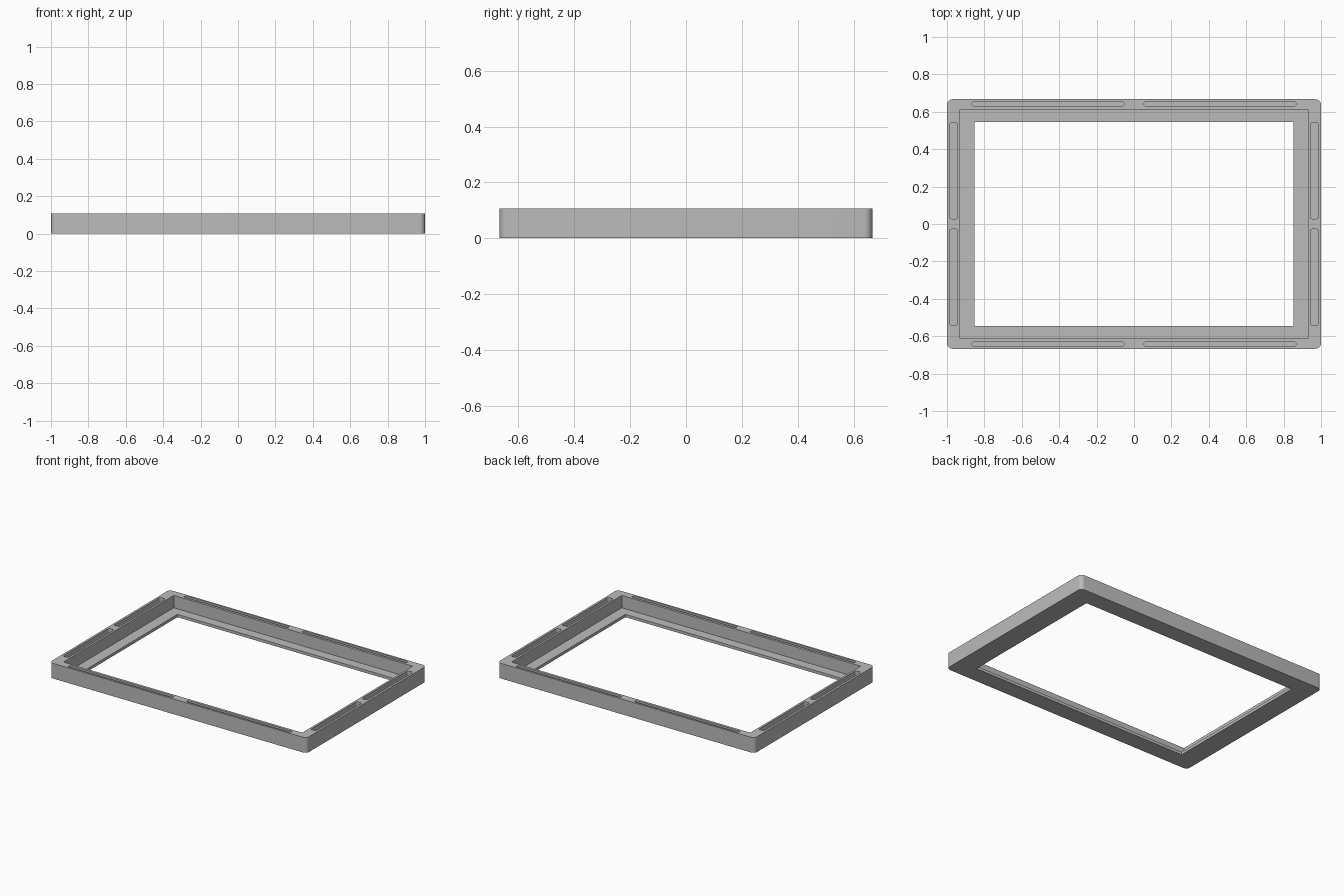
import bpy, bmesh, math

default = bpy.data.objects.get("Cube")
if default:
    bpy.data.objects.remove(default, do_unlink=True)

HEIGHT, LEDGE = 0.107, 0.02      # overall height, thickness of the lower lip

grey = bpy.data.materials.new("mid grey")
grey.use_nodes = True
grey.diffuse_color = (0.5, 0.5, 0.5, 1)
grey.node_tree.nodes["Principled BSDF"].inputs["Base Color"].default_value = (0.5, 0.5, 0.5, 1)


def rounded_block(name, cx, cy, hx, hy, z0, z1, radius=0.0, steps=6):
    """Upright block with rounded vertical corners."""
    outline = []
    for k, (sx, sy) in enumerate([(1, 1), (-1, 1), (-1, -1), (1, -1)]):
        for i in range(steps + 1 if radius else 1):
            a = (k + i / steps) * math.pi / 2
            outline.append((cx + sx * (hx - radius) + radius * math.cos(a),
                            cy + sy * (hy - radius) + radius * math.sin(a), z0))
    bm = bmesh.new()
    base = bm.faces.new([bm.verts.new(p) for p in outline])
    top = bmesh.ops.extrude_face_region(bm, geom=[base])["geom"]
    bmesh.ops.translate(bm, vec=(0, 0, z1 - z0),
                        verts=[v for v in top if isinstance(v, bmesh.types.BMVert)])
    bmesh.ops.recalc_face_normals(bm, faces=bm.faces)
    mesh = bpy.data.meshes.new(name)
    bm.to_mesh(mesh)
    bm.free()
    mesh.materials.append(grey)
    obj = bpy.data.objects.new(name, mesh)
    bpy.context.collection.objects.link(obj)
    return obj


# Solid body of the frame
frame = rounded_block("frame", 0, 0, 1.0, 0.667, 0, HEIGHT, 0.03, 8)

# Window through the lip, and the wider recess above it
cutters = [
    rounded_block("window_cutter", 0, 0, 0.853, 0.545, -0.1, 0.06),
    rounded_block("recess_cutter", 0, 0, 0.929, 0.613, LEDGE, 0.2),
]

# Two slots in the top of each side
for sx in (-1, 1):
    for sy in (-1, 1):
        cutters.append(rounded_block("long_slot_cutter", sx * 0.46, sy * 0.642,
                                     0.406, 0.0115, LEDGE, 0.2, 0.01))
        cutters.append(rounded_block("side_slot_cutter", sx * 0.964, sy * 0.284,
                                     0.0205, 0.256, LEDGE, 0.2, 0.008))

# Cut everything out of the body
bpy.ops.object.select_all(action="DESELECT")
frame.select_set(True)
bpy.context.view_layer.objects.active = frame
for cutter in cutters:
    cutter.hide_render = True
    cut = frame.modifiers.new(cutter.name, "BOOLEAN")
    cut.operation = "DIFFERENCE"
    cut.solver = "EXACT"
    cut.object = cutter
    bpy.ops.object.modifier_apply(modifier=cut.name)
    bpy.data.objects.remove(cutter, do_unlink=True)

bpy.ops.object.shade_smooth_by_angle(angle=math.radians(30))
